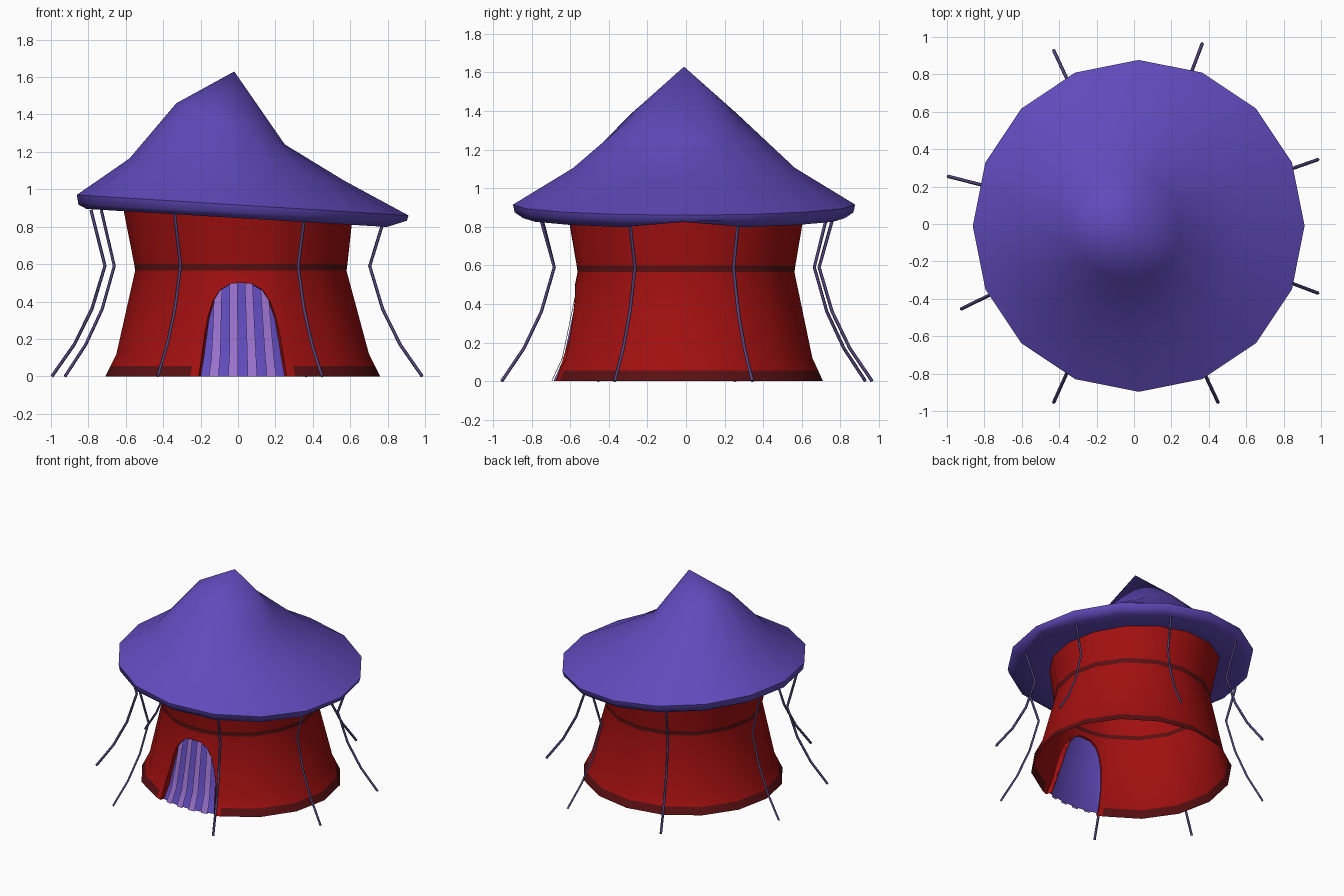
import bpy, bmesh, math
from math import sin, cos, pi, radians

if "Cube" in bpy.data.objects:
    bpy.data.objects.remove(bpy.data.objects["Cube"])


def material(name, rgb):
    m = bpy.data.materials.new(name)
    m.diffuse_color = (*rgb, 1)
    m.use_nodes = True
    m.node_tree.nodes["Principled BSDF"].inputs["Base Color"].default_value = m.diffuse_color
    return m


PURPLE = material("purple canvas", (0.115, 0.070, 0.50))
RED = material("red canvas", (0.36, 0.005, 0.005))
TRIM = material("dark red trim", (0.10, 0.005, 0.006))
LILAC = material("lilac stripe", (0.32, 0.165, 0.60))
ROPE = material("rope", (0.085, 0.062, 0.20))


def finish(name, bm, mats, angle=50):
    bmesh.ops.remove_doubles(bm, verts=bm.verts, dist=0.0005)
    bmesh.ops.dissolve_degenerate(bm, edges=bm.edges, dist=0.0005)
    me = bpy.data.meshes.new(name)
    bm.to_mesh(me)
    bm.free()
    for m in mats:
        me.materials.append(m)
    ob = bpy.data.objects.new(name, me)
    bpy.context.collection.objects.link(ob)
    bpy.ops.object.select_all(action='DESELECT')
    ob.select_set(True)
    bpy.context.view_layer.objects.active = ob
    bpy.ops.object.shade_smooth_by_angle(angle=radians(angle))
    return ob


def sheet(bm, columns, rule=None, closed=False):
    """Skin a grid of points given as columns; rule(column, row) picks the material."""
    cols = [[bm.verts.new(p) for p in c] for c in columns]
    n = len(cols)
    for i in range(n if closed else n - 1):
        a, b = cols[i], cols[(i + 1) % n]
        for j in range(len(a) - 1):
            f = bm.faces.new((a[j], b[j], b[j + 1], a[j + 1]))
            f.material_index = rule(i, j) if rule else 0


# Crooked roof: tilted rings (radius, centre x, height, tilt), from underside to tip
rings = [(0.58, 0.02, 0.880, 0.045), (0.835, 0.025, 0.845, 0.050), (0.878, 0.025, 0.875, 0.043),
         (0.887, 0.025, 0.915, 0.055), (0.575, -0.005, 1.105, 0.060),
         (0.29, -0.04, 1.350, 0.110), (0.0, -0.02, 1.630, 0.0)]
columns = []
for k in range(16):
    a = k * pi / 8
    col = []
    for n, (r, cx, z, tilt) in enumerate(rings):
        lift = 0.03 if k == 0 and n == 1 else 0
        col.append((cx + r * cos(a), -0.01 + r * sin(a), z - tilt * cos(a) + lift))
    columns.append(col)
bm = bmesh.new()
sheet(bm, columns, closed=True)
finish("roof", bm, [PURPLE], 60)

# Wall profile: (height, x radius, y radius, centre x)
PROFILE = [(0, 0.735, 0.71, 0.025), (0.055, 0.707, 0.685, 0.025), (0.12, 0.675, 0.655, 0.025),
           (0.565, 0.565, 0.562, 0.015), (0.60, 0.57, 0.567, 0.015), (0.94, 0.622, 0.625, 0.0)]


def wall_point(a, z, out=0.0):
    """Point on the wall; a = angle from the front, towards +x."""
    for p, q in zip(PROFILE, PROFILE[1:]):
        if z <= q[0]:
            break
    t = (z - p[0]) / (q[0] - p[0])
    rx, ry, cx = (p[i] + (q[i] - p[i]) * t for i in (1, 2, 3))
    return (cx + (rx + out) * sin(a), -(ry + out) * cos(a), z)


DOOR = 0.325  # half angle of the doorway


def arch(u):
    return 0.50 * max(0.0, 1 - abs(u) ** 3) ** (1 / 3)


half = [1, 0.97, 0.9, 0.78, 0.6, 0.3]
us = [-u for u in half] + [0] + half[::-1]
rows = [0, 0.055, 0.12, 0.30, 0.565, 0.60, 0.94]

# Walls: sixteen sides, with extra columns where the doorway is cut out
angles = [(u * DOOR, arch(u)) for u in us] + [(k * pi / 8, 0) for k in range(1, 16)]
front = len(us)
columns = [[wall_point(a, max(z, low)) for z in rows] for a, low in angles]


def wall_rule(i, j):
    hem = j == 0 and front <= i < front + 14
    return 1 if hem or j == 4 else 0


bm = bmesh.new()
sheet(bm, columns, wall_rule, closed=True)
finish("walls", bm, [RED, TRIM])

# Doorway lining turned inwards
bm = bmesh.new()
sheet(bm, [[wall_point(u * DOOR, arch(u), 0.002), wall_point(u * DOOR, arch(u), -0.05)] for u in us])
finish("door_lining", bm, [RED])


def curtain_strip(bm, u0, u1, out):
    """Hanging strip between two door fractions, following the wall slope."""
    cols = []
    for s in range(4):
        u = u0 + (u1 - u0) * s / 3
        cols.append([wall_point(u * DOOR, arch(u) * t, out) for t in (0, 0.11, 0.24, 0.6, 0.85, 1)])
    sheet(bm, cols)


# Door curtain with raised stripes
edges = [-0.995 + 1.99 * i / 9 for i in range(10)]
bm = bmesh.new()
for e0, e1 in zip(edges, edges[1:]):
    curtain_strip(bm, e0, e1, -0.03)
finish("door_curtain", bm, [PURPLE])
bm = bmesh.new()
for i in (1, 3, 5, 7):
    curtain_strip(bm, edges[i], edges[i + 1], -0.012)
finish("curtain_stripes", bm, [LILAC])

# Guy ropes: one shared bend, scaled towards each ground peg
pegs = [(0.985, 0.345), (0.985, -0.37), (0.45, -0.955), (-0.43, -0.955),
        (-0.925, -0.455), (-0.995, 0.255), (-0.43, 0.93), (0.365, 0.965)]
bend = [(1.0, 0.0), (0.88, 0.17), (0.785, 0.36), (0.715, 0.59), (0.79, 0.86)]
for n, (px, py) in enumerate(pegs):
    cu = bpy.data.curves.new("guy_rope", 'CURVE')
    cu.dimensions = '3D'
    cu.bevel_depth = 0.009
    cu.bevel_resolution = 0
    cu.use_fill_caps = True
    sp = cu.splines.new('POLY')
    sp.points.add(len(bend) - 1)
    for pt, (f, z) in zip(sp.points, bend):
        pt.co = (px * f, py * f, z - (0.03 * px if z > 0.8 else 0), 1)
    cu.materials.append(ROPE)
    ob = bpy.data.objects.new("guy_rope_%d" % (n + 1), cu)
    bpy.context.collection.objects.link(ob)
    bpy.ops.object.select_all(action='DESELECT')
    ob.select_set(True)
    bpy.context.view_layer.objects.active = ob
    bpy.ops.object.convert(target='MESH')
